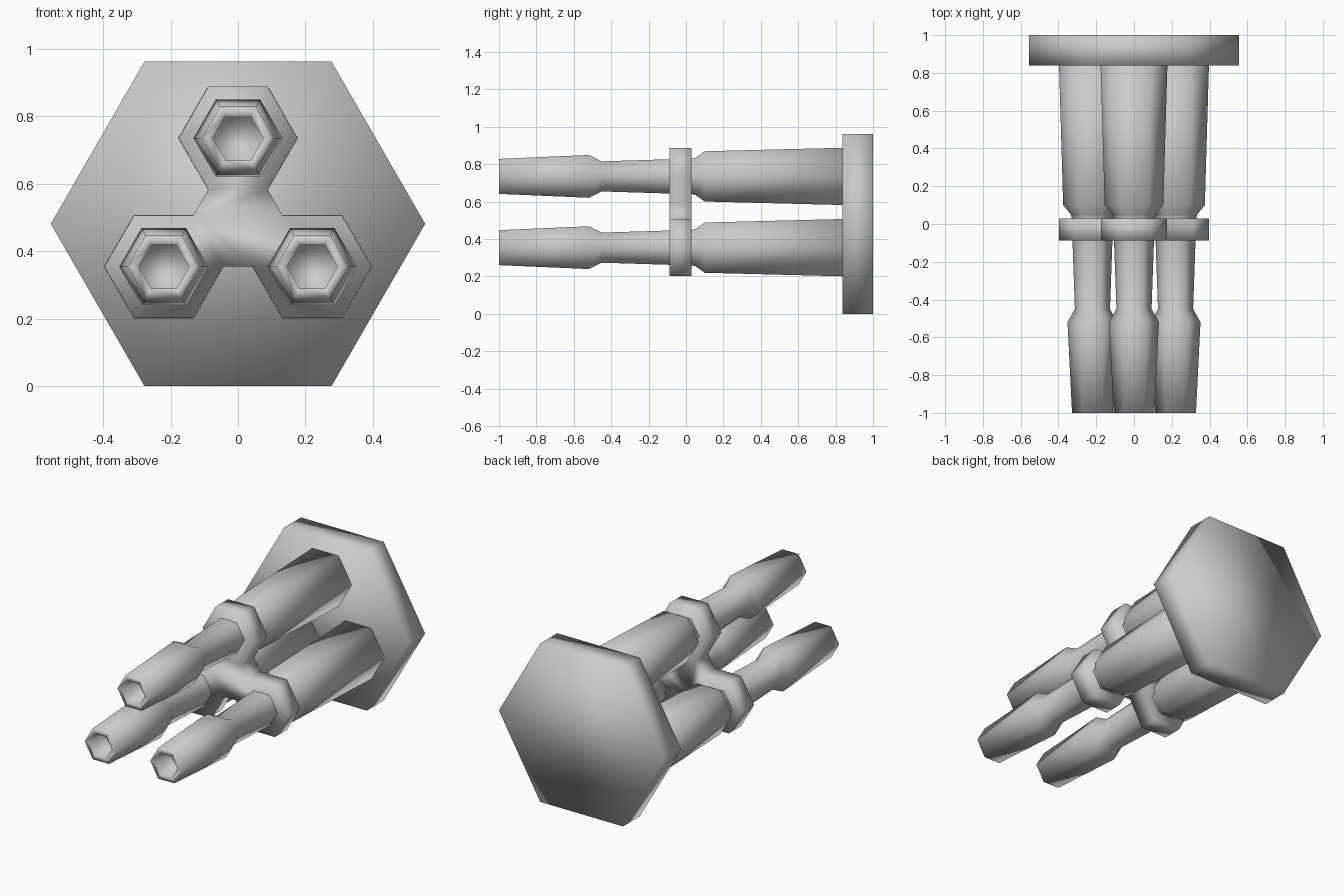
import bpy, bmesh
from math import sin, cos, pi

if "Cube" in bpy.data.objects:
    bpy.data.objects.remove(bpy.data.objects["Cube"])

HUB_Z = 0.481      # centre axis height
OFFSET = 0.254     # barrel axis distance from the hub


def hexagon(r, cx=0.0, cz=0.0, start=0.0):
    return [(cx + r * cos(start + i * pi / 3), cz + r * sin(start + i * pi / 3))
            for i in range(6)]


def loft(name, sections):
    """Skin a list of (y, outline) sections and cap both ends."""
    bm = bmesh.new()
    rings = [[bm.verts.new((x, y, z)) for x, z in pts] for y, pts in sections]
    n = len(rings[0])
    for a, b in zip(rings, rings[1:]):
        for i in range(n):
            j = (i + 1) % n
            bm.faces.new((a[i], a[j], b[j], b[i]))
    bm.faces.new(rings[0])
    bm.faces.new(rings[-1])
    bmesh.ops.recalc_face_normals(bm, faces=bm.faces)
    mesh = bpy.data.meshes.new(name)
    bm.to_mesh(mesh)
    bm.free()
    mesh.shade_smooth()
    obj = bpy.data.objects.new(name, mesh)
    bpy.context.collection.objects.link(obj)
    return obj


# Hexagonal back plate
plate = hexagon(0.555, 0, HUB_Z)
loft("back_plate", [(0.838, plate), (1.0, plate)])

# Barrel profile (y, radius), from bore floor out over the muzzle to the plate
profile = [(-0.90, 0.074), (-1.0, 0.075), (-1.0, 0.108), (-0.52, 0.132),
           (-0.45, 0.093), (0.03, 0.110), (0.05, 0.114), (0.10, 0.155),
           (0.845, 0.177)]

outline = []
for k in range(3):
    turn = k * 2 * pi / 3
    a = pi / 2 + turn
    cx, cz = OFFSET * cos(a), HUB_Z + OFFSET * sin(a)
    loft(f"barrel_{k + 1}", [(y, hexagon(r, cx, cz)) for y, r in profile])
    # each clamp lobe adds six corners, starting at the web
    outline += hexagon(0.176, cx, cz, -pi / 3 + turn)

# Three-lobed clamp with its central web
loft("barrel_clamp", [(-0.087, outline), (0.03, outline)])
